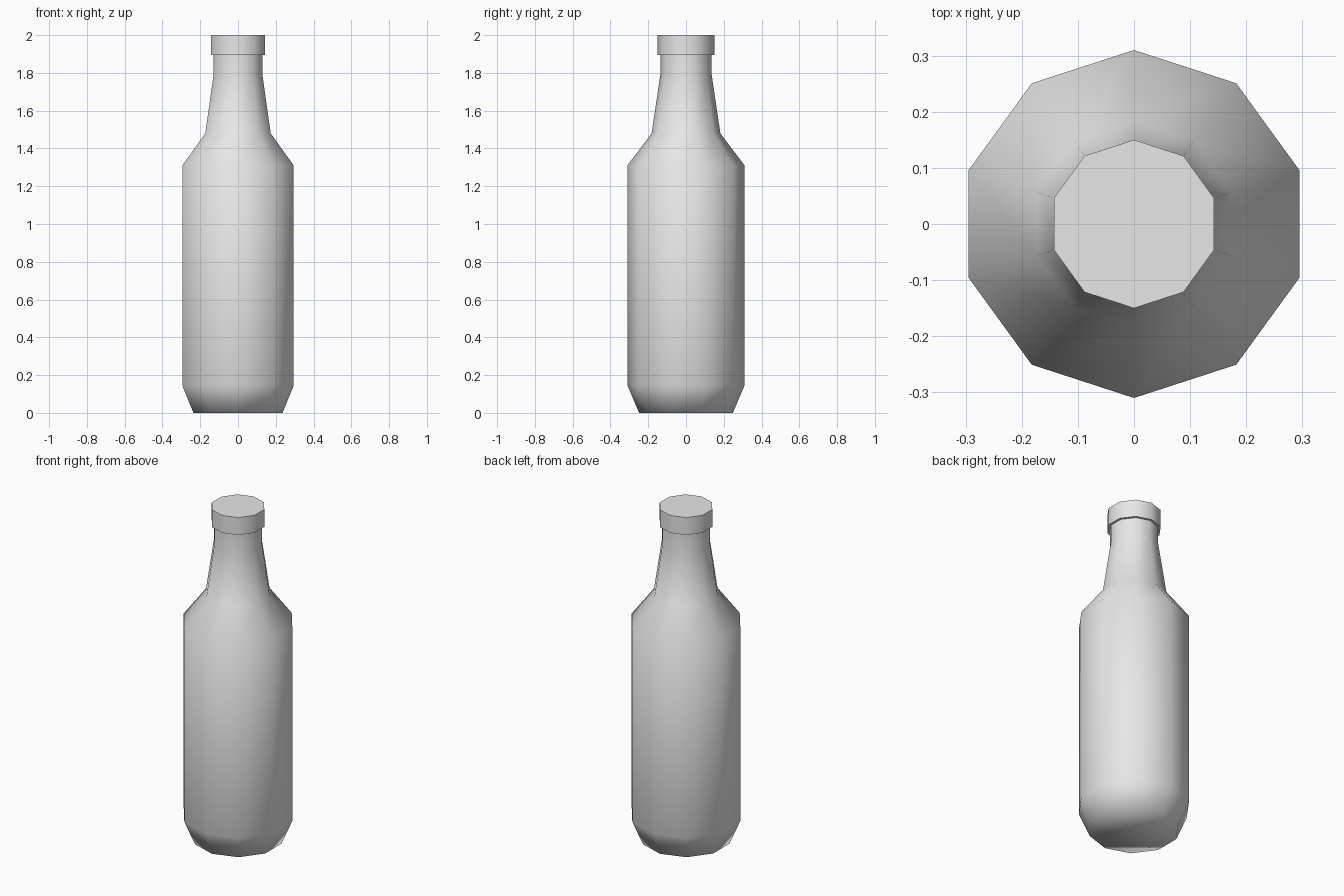
import bpy
import bmesh
import math

default_cube = bpy.data.objects.get("Cube")
if default_cube:
    bpy.data.objects.remove(default_cube, do_unlink=True)

SIDES = 10

# Single plain grey
grey = bpy.data.materials.new("light_grey")
grey.use_nodes = True
grey.diffuse_color = (0.8, 0.8, 0.8, 1)
grey.node_tree.nodes["Principled BSDF"].inputs["Base Color"].default_value = (0.8, 0.8, 0.8, 1)


def lathe(name, profile):
    """Closed turned part from (radius, height) pairs, with a corner on +y."""
    bm = bmesh.new()
    rings = []
    for radius, z in profile:
        ring = []
        for i in range(SIDES):
            a = math.pi / 2 + math.tau * i / SIDES
            ring.append(bm.verts.new((radius * math.cos(a), radius * math.sin(a), z)))
        rings.append(ring)
    for low, high in zip(rings, rings[1:]):
        for i in range(SIDES):
            j = (i + 1) % SIDES
            bm.faces.new((low[i], low[j], high[j], high[i]))
    bm.faces.new(rings[0][::-1])
    bm.faces.new(rings[-1])
    mesh = bpy.data.meshes.new(name)
    bm.to_mesh(mesh)
    bm.free()
    mesh.materials.append(grey)
    # Soft shading, keeping only the square edges crisp
    mesh.shade_smooth()
    mesh.set_sharp_from_angle(angle=math.radians(75))
    obj = bpy.data.objects.new(name, mesh)
    bpy.context.collection.objects.link(obj)
    return obj


# Body: tapered foot, straight sides, shoulder and neck
lathe("bottle_body", [(0.248, 0), (0.31, 0.145), (0.31, 1.31),
                      (0.182, 1.48), (0.136, 1.79), (0.136, 1.91)])

# Cap overhanging the neck
lathe("bottle_cap", [(0.15, 1.895), (0.15, 2.0)])
